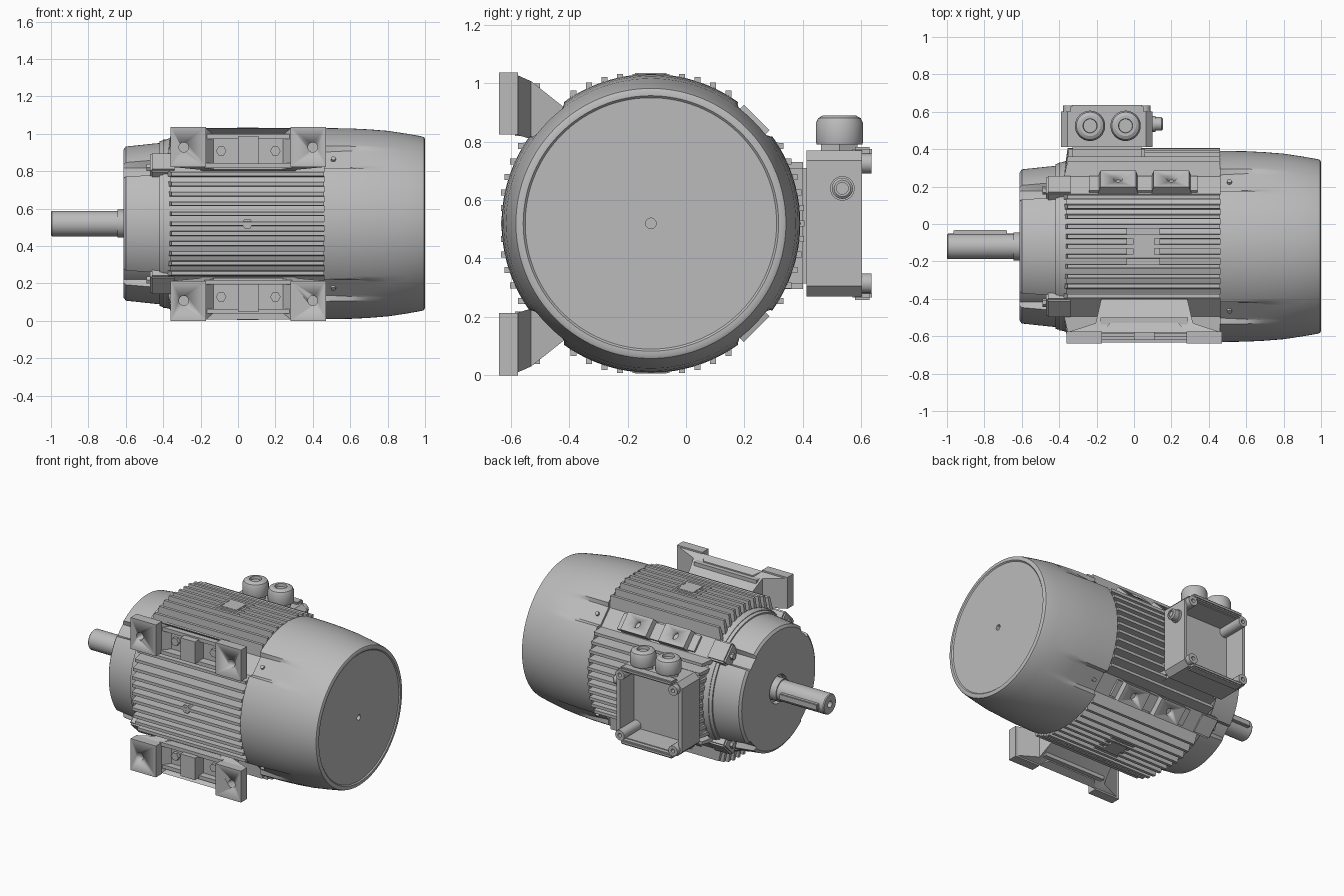
import bpy, bmesh, math
from mathutils import Matrix, Vector

if "Cube" in bpy.data.objects:
    bpy.data.objects.remove(bpy.data.objects["Cube"])

grey = bpy.data.materials.new("machine grey")
grey.use_nodes = True
COLOUR = (0.5, 0.5, 0.5, 1)
grey.diffuse_color = COLOUR
grey.node_tree.nodes["Principled BSDF"].inputs["Base Color"].default_value = COLOUR

AXIS = Vector((0, -0.12, 0.52))          # motor centre line, along x
DIAGONALS = (45, 135, 225, 315)


def finish(name, bm, turn=None):
    """Make an object; with turn, local z is the radial direction on the motor axis."""
    bmesh.ops.recalc_face_normals(bm, faces=bm.faces)
    if turn is not None:
        bm.transform(Matrix.Translation(AXIS) @ Matrix.Rotation(math.radians(turn), 4, 'X'))
    me = bpy.data.meshes.new(name)
    bm.to_mesh(me)
    bm.free()
    me.materials.append(grey)
    me.shade_smooth()
    me.set_sharp_from_angle(angle=math.radians(28))
    ob = bpy.data.objects.new(name, me)
    bpy.context.scene.collection.objects.link(ob)
    return ob


def add_prism(bm, outline, axis, lo, hi):
    """Extrude a 2D outline along an axis; returns the face at hi."""
    def point(p, d):
        return {'x': (d, p[0], p[1]), 'y': (p[0], d, p[1]), 'z': (p[0], p[1], d)}[axis]
    a = [bm.verts.new(point(p, lo)) for p in outline]
    b = [bm.verts.new(point(p, hi)) for p in outline]
    n = len(a)
    for i in range(n):
        j = (i + 1) % n
        bm.faces.new((a[i], a[j], b[j], b[i]))
    bm.faces.new(a[::-1])
    return bm.faces.new(b)


def add_box(bm, x, y, z):
    add_prism(bm, [(x[0], y[0]), (x[1], y[0]), (x[1], y[1]), (x[0], y[1])], 'z', *z)


def box(name, x, y, z, turn=None, bevel=0.0):
    bm = bmesh.new()
    add_box(bm, x, y, z)
    if bevel:
        bmesh.ops.bevel(bm, geom=bm.edges[:], offset=bevel, segments=2, affect='EDGES')
    return finish(name, bm, turn)


def lathe(name, profile, origin=AXIS, axis='x', sides=96, recess=None):
    """Spin (distance, radius) pairs; recess(d, r, angle) may change the radius."""
    bm = bmesh.new()
    rings = []
    for d, r in profile:
        ring = []
        for i in range(sides):
            t = math.tau * i / sides
            q = recess(d, r, t) if recess else r
            c, s = q * math.cos(t), q * math.sin(t)
            co = {'x': (d, c, s), 'y': (c, d, s), 'z': (c, s, d)}[axis]
            ring.append(bm.verts.new(Vector(co) + Vector(origin)))
        rings.append(ring)
    for a, b in zip(rings, rings[1:]):
        for i in range(sides):
            j = (i + 1) % sides
            bm.faces.new((a[i], a[j], b[j], b[i]))
    bmesh.ops.remove_doubles(bm, verts=bm.verts, dist=1e-5)
    return finish(name, bm)


def off_diagonal(t):
    return (t % (math.pi / 2)) - math.pi / 4


def cover_recess(d, r, t):
    e = off_diagonal(t)
    flat = 0.478 + max(0, d - 0.46) * 0.06
    return min(r, flat / math.cos(e)) if abs(e) < 0.16 else r


def bell_recess(d, r, t):
    return min(r, 0.385) if abs(off_diagonal(t)) < 0.1 else r


# Fan cover, housing core and drive end bell
lathe("fan_cover", [(0.46, 0.42), (0.46, 0.511), (0.6, 0.509), (0.7, 0.504), (0.8, 0.496),
                    (0.9, 0.481), (0.98, 0.467), (0.995, 0.462), (1.0, 0.452), (1.0, 0.437),
                    (0.993, 0.43), (0.993, 0.018), (0.97, 0.018), (0.97, 0)],
      sides=192, recess=cover_recess)
lathe("housing_core", [(-0.4, 0), (-0.4, 0.45), (0.47, 0.45), (0.47, 0)])
lathe("end_bell", [(-0.58, 0), (-0.58, 0.095), (-0.612, 0.095), (-0.612, 0.395), (-0.6, 0.412),
                   (-0.45, 0.428), (-0.37, 0.435), (-0.37, 0)], sides=192, recess=bell_recess)
lathe("bell_flange", [(-0.42, 0.4), (-0.42, 0.44), (-0.36, 0.458), (-0.36, 0.4)])

# Shaft with key and centre hole
lathe("shaft", [(-0.96, 0), (-0.97, 0.02), (-1.0, 0.022), (-1.0, 0.063), (-0.994, 0.068),
                (-0.645, 0.068), (-0.645, 0.075), (-0.57, 0.075), (-0.57, 0)], sides=48)
box("shaft_key", (-0.965, -0.68), (-0.02, 0.02), (0.04, 0.088), turn=-90, bevel=0.004)

# Parallel cooling fins on four sides
for side, turn, limit in (("top", 0, 0.512), ("front", 90, 0.513),
                          ("bottom", 180, 0.512), ("back", 270, 0.525)):
    bm = bmesh.new()
    for k in range(-5, 6):
        t = k * 0.053
        h = min(limit, math.sqrt(0.526 ** 2 - t * t))
        add_prism(bm, [(t - 0.016, 0.35), (t + 0.016, 0.35), (t + 0.01, h), (t - 0.01, h)],
                  'x', -0.38, 0.46)
    for v in bm.verts:                      # sloped leading ends
        if v.co.x < 0 and v.co.z > 0.4:
            v.co.x += 0.025
    finish(side + "_fins", bm, turn)

# Bosses and plugs among the fins
for side, turn in (("top", 0), ("bottom", 180)):
    box(side + "_boss_base", (-0.04, 0.14), (-0.115, 0.115), (0.4, 0.5), turn)
    box(side + "_boss", (-0.017, 0.122), (-0.066, 0.066), (0.4, 0.514), turn, bevel=0.012)
lathe("front_plug", [(-0.4, 0.03), (-0.632, 0.03), (-0.632, 0.013), (-0.62, 0.013), (-0.62, 0)],
      (0.05, 0, 0.52), 'y', sides=6)

# Diagonal rails, bell lugs and cover screws
for n, turn in enumerate(DIAGONALS):
    tag = "_%d" % (n + 1)
    box("corner_rail" + tag, (-0.36, 0.46), (-0.075, 0.075), (0.35, 0.462), turn)
    box("bell_lug" + tag, (-0.47, -0.33), (-0.07, 0.07), (0.34, 0.472), turn, bevel=0.01)
    a = math.radians(turn)
    centre = AXIS + Vector((0, -math.sin(a), math.cos(a))) * 0.425
    lathe("lug_bolt" + tag, [(-0.49, 0), (-0.49, 0.022), (-0.46, 0.022)], centre, sides=6)
    bm = bmesh.new()
    bmesh.ops.create_cone(bm, cap_ends=True, segments=16, radius1=0.013, radius2=0.013, depth=0.04,
                          matrix=Matrix.Translation((0.51, 0, 0.475)))
    finish("cover_screw" + tag, bm, turn)


def drill(ob, centres, radius, depth, axis_turn, turn=None):
    """Cut round holes with a hidden helper."""
    bm = bmesh.new()
    for c in centres:
        bmesh.ops.create_cone(bm, cap_ends=True, segments=24, radius1=radius, radius2=radius,
                              depth=depth, matrix=Matrix.Translation(c) @ axis_turn)
    cutter = finish(ob.name + "_cutter", bm, turn)
    cutter.hide_render = True
    cutter.hide_viewport = True
    mod = ob.modifiers.new("holes", 'BOOLEAN')
    mod.operation = 'DIFFERENCE'
    mod.solver = 'EXACT'
    mod.object = cutter


# Spare mounting seats on the two back diagonals
for name, turn in (("upper", 315), ("lower", 225)):
    box(name + "_seat_bridge", (-0.24, 0.34), (-0.055, 0.055), (0.4, 0.478), turn)
    for k, x in enumerate((-0.085, 0.2)):
        bm = bmesh.new()
        add_prism(bm, [(x - 0.12, 0.4), (x + 0.12, 0.4), (x + 0.095, 0.512), (x - 0.095, 0.512)],
                  'y', -0.062, 0.062)
        seat = finish("%s_seat_%d" % (name, k + 1), bm, turn)
        drill(seat, [(x, 0, 0.51)], 0.024, 0.09, Matrix(), turn)

# Two mounting feet, mirrored about the motor axis
HALF_WEB = [(0.415, -0.58), (0.26, -0.53), (0.23, -0.40)]
web = [(0.055 + x, y) for x, y in HALF_WEB] + [(0.055 - x, y) for x, y in HALF_WEB[::-1]]
web += [(-0.17, -0.58), (-0.13, -0.53), (0.24, -0.53), (0.28, -0.58)]
TOP = {-0.58: 0.51, -0.53: 0.488, -0.40: 0.385}
LOW = {-0.58: 0.305, -0.53: 0.29, -0.40: 0.27}
for name, sign in (("upper", 1), ("lower", -1)):
    def level(lo, hi):
        return sorted((0.5185 + sign * lo, 0.5185 + sign * hi))
    bm = bmesh.new()
    add_prism(bm, web, 'z', 0, 1)
    for v in bm.verts:
        table = TOP if v.co.z > 0.5 else LOW
        v.co.z = 0.5185 + sign * table[round(v.co.y, 2)]
    bmesh.ops.triangulate(bm, faces=[f for f in bm.faces if len(f.verts) > 4])
    finish(name + "_foot_web", bm)
    for k, (x0, x1, hole) in enumerate(((-0.36, -0.17, -0.29), (0.28, 0.47, 0.4))):
        pad = box("%s_foot_pad_%d" % (name, k + 1), (x0, x1), (-0.64, -0.575), level(0.305, 0.5185))
        drill(pad, [(hole, -0.61, 0.5185 + sign * 0.41)], 0.026, 0.09,
              Matrix.Rotation(math.pi / 2, 4, 'X'))
    # ribs and edge strips inside the recess
    bm = bmesh.new()
    add_box(bm, (0.0, 0.11), (-0.62, -0.5), level(0.32, 0.47))
    add_box(bm, (-0.18, 0.29), (-0.585, -0.5), level(0.3, 0.325))
    add_box(bm, (-0.18, 0.29), (-0.575, -0.5), level(0.455, 0.48))
    finish(name + "_foot_ribs", bm)
    for k, x in enumerate((-0.09, 0.2)):
        lathe("%s_foot_bolt_%d" % (name, k + 1), [(-0.52, 0.028), (-0.552, 0.028), (-0.552, 0)],
              (x, 0, 0.5185 + sign * 0.39), 'y', sides=6)

# Terminal box, open at the back, on a short neck
box("terminal_neck", (-0.35, 0.06), (0.25, 0.42), (0.295, 0.73), bevel=0.02)
X0, X1, Z0, Z1, C = -0.39, 0.1, 0.27, 0.77, 0.035
outline = [(X0 + C, Z0), (X1 - C, Z0), (X1, Z0 + C), (X1, Z1 - C),
           (X1 - C, Z1), (X0 + C, Z1), (X0, Z1 - C), (X0, Z0 + C)]
bm = bmesh.new()
rim = add_prism(bm, outline, 'y', 0.412, 0.602)
bmesh.ops.recalc_face_normals(bm, faces=bm.faces)
bmesh.ops.inset_region(bm, faces=[rim], thickness=0.025)
bmesh.ops.inset_region(bm, faces=[rim], thickness=0.004, depth=-0.15)
finish("terminal_box", bm)
for name, z in (("upper", (0.752, 0.782)), ("lower", (0.258, 0.288))):
    box("terminal_%s_rim" % name, (-0.34, 0.05), (0.57, 0.636), z, bevel=0.008)
for k, (x, z) in enumerate(((-0.345, 0.315), (0.055, 0.315), (-0.345, 0.725), (0.055, 0.725))):
    lathe("lid_post_%d" % (k + 1), [(0.43, 0.034), (0.634, 0.034), (0.634, 0.013),
                                    (0.6, 0.013), (0.6, 0)], (x, 0, z), 'y', sides=20)

# Cable glands on top and a small plug on the side
for k, x in enumerate((-0.235, -0.045)):
    lathe("gland_nut_%d" % (k + 1), [(0.75, 0.072), (0.8, 0.072), (0.8, 0)], (x, 0.525, 0), 'z', 6)
    lathe("gland_%d" % (k + 1), [(0.79, 0), (0.79, 0.078), (0.8, 0.081), (0.862, 0.081),
                                 (0.88, 0.073), (0.89, 0.055), (0.89, 0.038), (0.87, 0.036),
                                 (0.87, 0)], (x, 0.525, 0), 'z', 40)
lathe("side_plug", [(0.08, 0.042), (0.115, 0.042), (0.115, 0.036), (0.148, 0.036), (0.155, 0.028),
                    (0.155, 0.02), (0.145, 0.02), (0.145, 0)], (0, 0.535, 0.64), sides=32)
